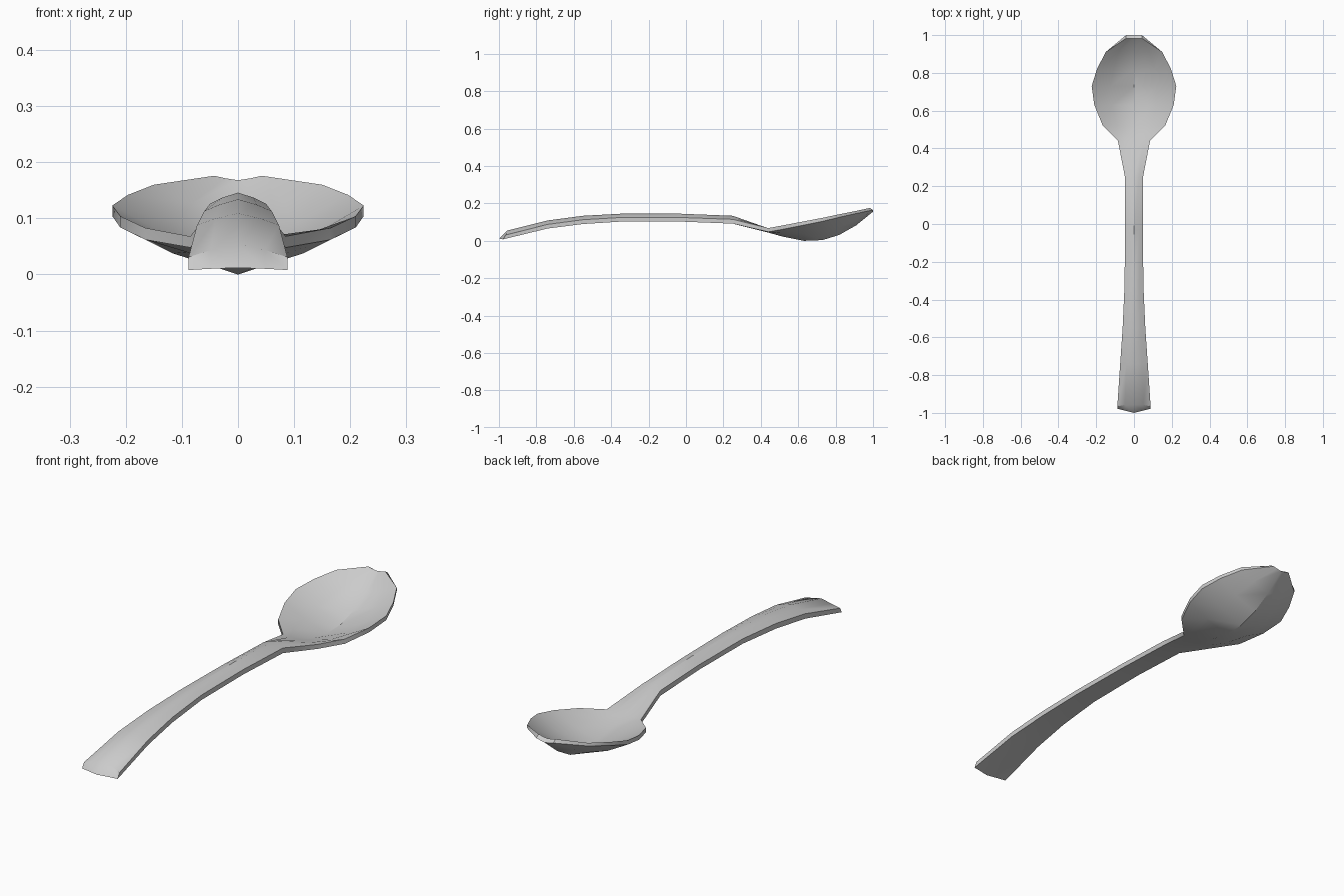
import bpy
import math

if "Cube" in bpy.data.objects:
    bpy.data.objects.remove(bpy.data.objects["Cube"])

# Spoon stations: y, half width, top centre z, top edge z, bottom edge z, bottom centre z
stations = [
    (-0.958, 0.088, 0.058, 0.035, 0.012, 0.016),
    (-0.74, 0.073, 0.113, 0.092, 0.070, 0.072),
    (-0.55, 0.060, 0.138, 0.117, 0.094, 0.095),
    (-0.33, 0.050, 0.150, 0.130, 0.108, 0.108),
    (-0.03, 0.047, 0.149, 0.129, 0.107, 0.107),
    (0.25, 0.048, 0.138, 0.119, 0.096, 0.096),
    (0.44, 0.085, 0.070, 0.072, 0.052, 0.048),
    (0.52, 0.165, 0.046, 0.087, 0.066, 0.026),
    (0.63, 0.210, 0.026, 0.108, 0.088, 0.004),
    (0.73, 0.224, 0.030, 0.127, 0.108, 0.008),
    (0.82, 0.196, 0.057, 0.146, 0.130, 0.036),
    (0.91, 0.150, 0.104, 0.164, 0.150, 0.087),
    (0.985, 0.042, 0.172, 0.180, 0.169, 0.160),
]
SPREAD = (-1, -0.55, 0, 0.55, 1)


def ring(s):
    """Closed cross-section: top left to right, then bottom right to left."""
    y, w, ct, et, eb, cb = s
    mix = lambda c, e, t: c + (e - c) * abs(t) ** 1.35
    top = [(t * w, y, mix(ct, et, t)) for t in SPREAD]
    bottom = [(t * w, y, mix(cb, eb, t)) for t in reversed(SPREAD)]
    return top + bottom


verts = [v for s in stations for v in ring(s)]
n = len(SPREAD) * 2

# Slanted, slightly pointed handle end
for i in range(n // 2, n):
    x, y, z = verts[i]
    verts[i] = (x, -1.0 + 0.022 * abs(x) / 0.088, z)
for i in (0, 4):
    verts[i] = (verts[i][0], -0.965, verts[i][2])
# Bowl tip lip leans outward
last = len(verts) - n
for i in range(last, len(verts)):
    x, y, z = verts[i]
    verts[i] = (x, 1.0 if i - last >= n // 2 else 0.983, z)

faces = []
for r in range(len(stations) - 1):
    a, b = r * n, (r + 1) * n
    for i in range(n):
        j = (i + 1) % n
        faces.append((a + i, b + i, b + j, a + j))
# End caps as strips between top and bottom
for i in range(n // 2 - 1):
    k = n - 1 - i
    faces.append((i, i + 1, k - 1, k))
    faces.append((last + k, last + k - 1, last + i + 1, last + i))

mesh = bpy.data.meshes.new("spoon")
mesh.from_pydata(verts, [], faces)
mesh.validate()
spoon = bpy.data.objects.new("spoon", mesh)
bpy.context.collection.objects.link(spoon)
bpy.context.view_layer.objects.active = spoon
spoon.select_set(True)
bpy.ops.object.mode_set(mode='EDIT')
bpy.ops.mesh.select_all(action='SELECT')
bpy.ops.mesh.normals_make_consistent(inside=False)
bpy.ops.object.mode_set(mode='OBJECT')
bpy.ops.object.shade_smooth_by_angle(angle=math.radians(35))

# Rest the lowest point on the ground
low = min(v.co.z for v in mesh.vertices)
for v in mesh.vertices:
    v.co.z -= low
